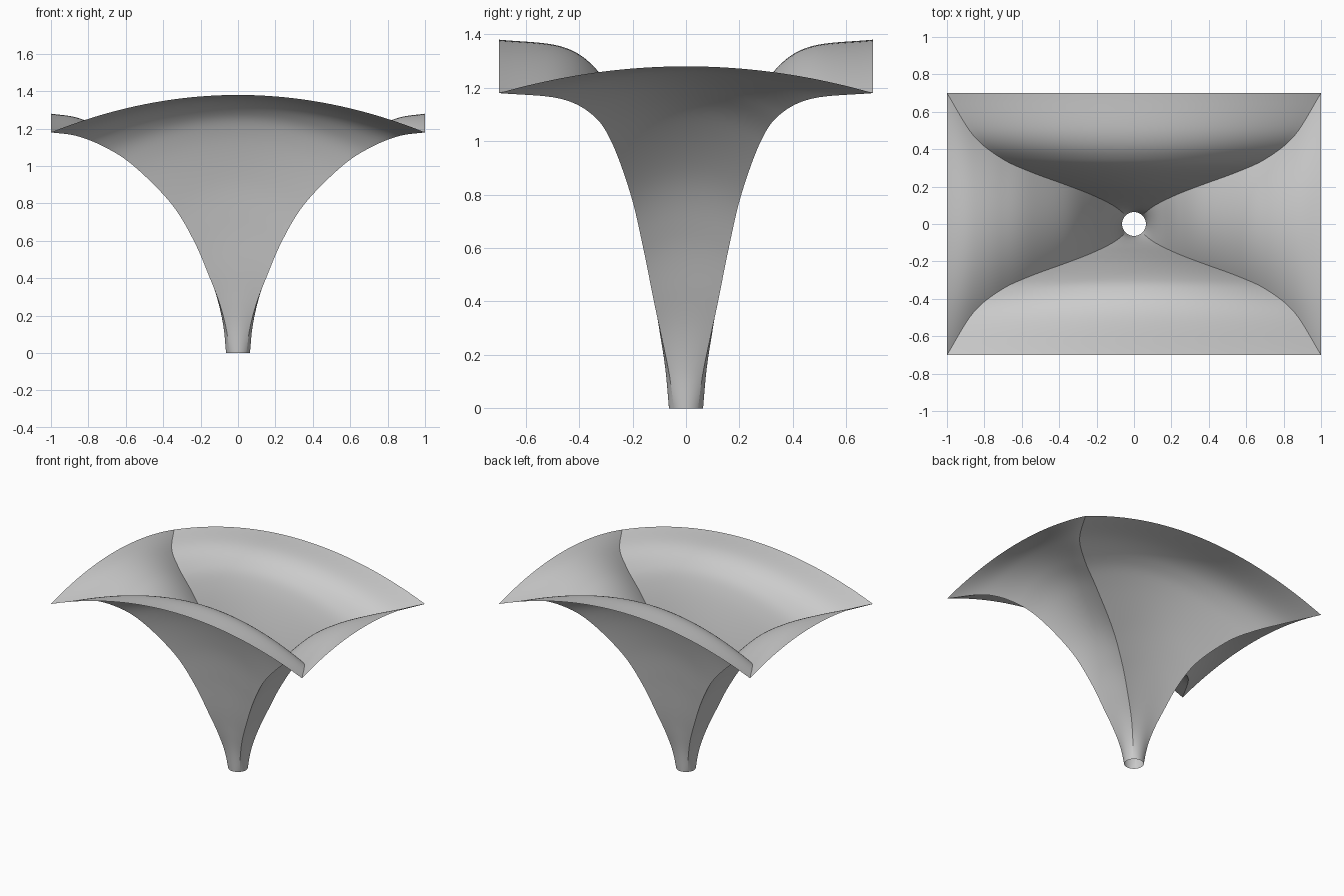
import bpy
import math
from mathutils import Vector, Matrix

cube = bpy.data.objects.get("Cube")
if cube:
    bpy.data.objects.remove(cube)

# One plain grey for the whole shell
grey = bpy.data.materials.new("shell grey")
grey.use_nodes = True
colour = (0.6, 0.6, 0.6, 1)
grey.diffuse_color = colour
grey.node_tree.nodes["Principled BSDF"].inputs["Base Color"].default_value = colour

RADIUS = 0.064      # open foot of the funnel
CORNER_Z = 1.18     # height of the four corners
STEPS, COLUMNS = 8, 48

# Seam from the round foot out to one corner: x, y, z
SEAM = [Vector(p) for p in (
    (0.045, 0.045, 0), (0.063, 0.063, 0.13), (0.097, 0.09, 0.26),
    (0.15, 0.12, 0.4), (0.236, 0.16, 0.6), (0.358, 0.207, 0.8),
    (0.557, 0.28, 1.0), (0.71, 0.352, 1.1), (0.86, 0.475, 1.16),
    (1, 0.7, CORNER_Z))]


def smooth_path(points):
    """Catmull-Rom curve through the points."""
    pts = [2 * points[0] - points[1]] + points + [2 * points[-1] - points[-2]]
    path = []
    for a, b, c, d in zip(pts, pts[1:], pts[2:], pts[3:]):
        for i in range(STEPS):
            t = i / STEPS
            path.append(b + 0.5 * t * (c - a + t * (2 * a - 5 * b + 4 * c - d
                                                   + t * (3 * (b - c) + d - a))))
    return path + [points[-1]]


def make_panel(name, seam, rise, turn):
    """Panel spanning two mirrored seams, round at the foot, arched at the rim."""
    rotation = Matrix.Rotation(turn, 3, 'Z')
    half = RADIUS * math.sqrt(0.5)
    verts = []
    for width, depth, z in seam:
        fade = max(0, 1 - z / CORNER_Z) ** 2
        for j in range(COLUMNS + 1):
            u = 2 * j / COLUMNS - 1
            angle = u * math.pi / 4
            x = u * width + fade * (RADIUS * math.sin(angle) - u * half)
            y = -depth - fade * (RADIUS * math.cos(angle) - half)
            lift = z * (1 + rise / CORNER_Z * (1 - u * u))
            verts.append(rotation @ Vector((x, y, lift)))
    row = COLUMNS + 1
    faces = [(i * row + j, i * row + j + 1, (i + 1) * row + j + 1, (i + 1) * row + j)
             for i in range(len(seam) - 1) for j in range(COLUMNS)]
    mesh = bpy.data.meshes.new(name)
    mesh.from_pydata(verts, [], faces)
    mesh.materials.append(grey)
    mesh.shade_smooth()
    panel = bpy.data.objects.new(name, mesh)
    bpy.context.collection.objects.link(panel)


# Four panels: wide ones front and back, narrow ones at the sides
wide = smooth_path(SEAM)
narrow = [(y, x, z) for x, y, z in wide]
make_panel("front_panel", wide, 0.2, 0)
make_panel("left_panel", narrow, 0.1, math.pi / 2)
make_panel("back_panel", wide, 0.2, math.pi)
make_panel("right_panel", narrow, 0.1, -math.pi / 2)
